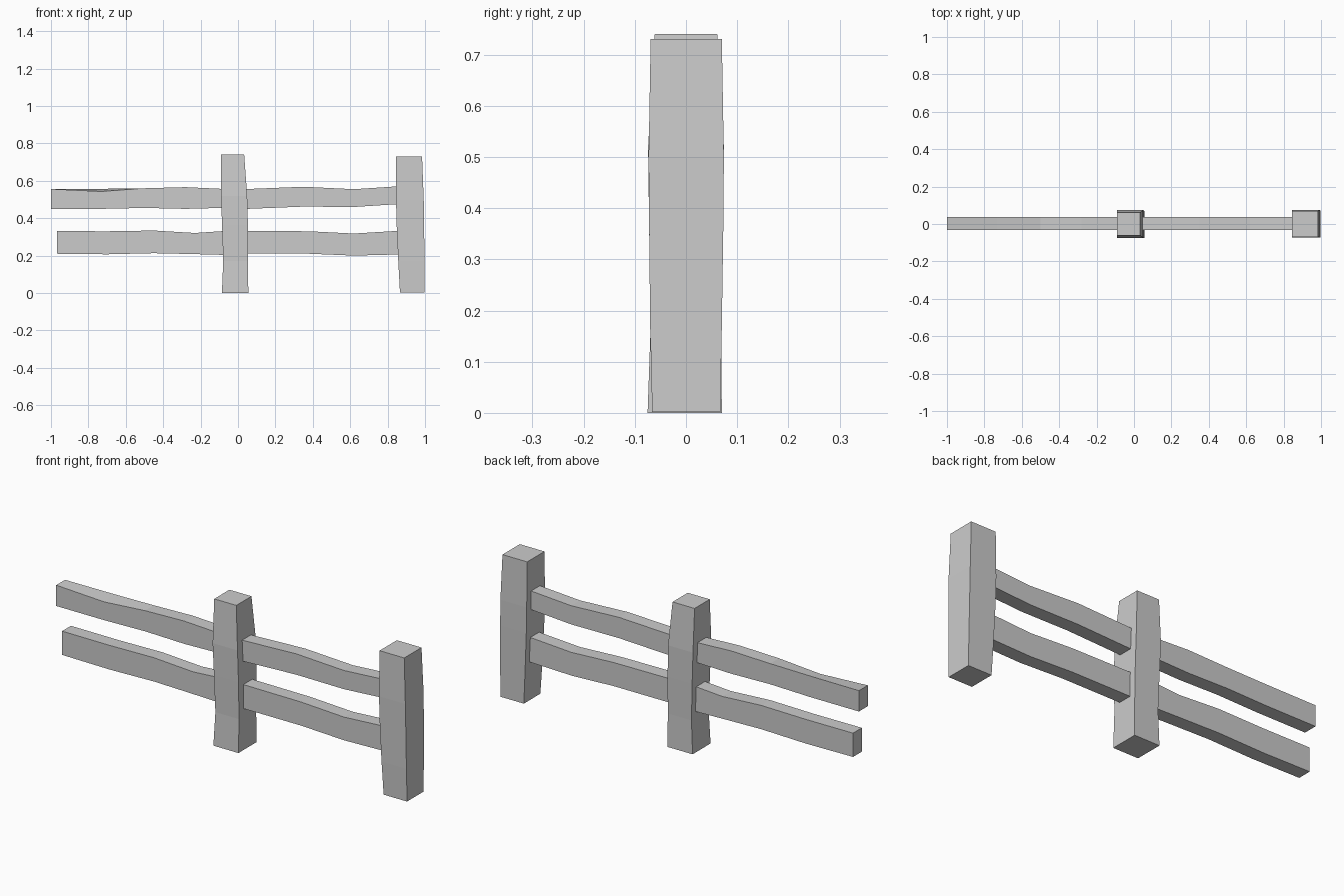
import bpy, bmesh


def loft(name, rings):
    """Skin a chain of four-cornered rings into a closed, flat-shaded beam."""
    bm = bmesh.new()
    loops = [[bm.verts.new(p) for p in ring] for ring in rings]
    for a, b in zip(loops, loops[1:]):
        for i in range(4):
            j = (i + 1) % 4
            bm.faces.new((a[i], a[j], b[j], b[i]))
    bm.faces.new(loops[0])
    bm.faces.new(loops[-1])
    bmesh.ops.recalc_face_normals(bm, faces=bm.faces)
    mesh = bpy.data.meshes.new(name)
    bm.to_mesh(mesh)
    bm.free()
    obj = bpy.data.objects.new(name, mesh)
    bpy.context.collection.objects.link(obj)
    return obj


def post(name, sections):
    # Each section: z, left x, right x, front y, back y
    loft(name, [[(l, f, z), (r, f, z), (r, b, z), (l, b, z)]
                for z, l, r, f, b in sections])


def rail(name, sections, front=-0.033, back=0.038):
    # Each section: x, bottom z, top z, drop of the front top edge
    loft(name, [[(x, front, lo), (x, back, lo), (x, back, hi), (x, front, hi - d)]
                for x, lo, hi, d in sections])


# Upright posts, slightly crooked
post("middle_post", [
    (0.0, -0.086, 0.055, -0.075, 0.07),
    (0.17, -0.079, 0.054, -0.069, 0.069),
    (0.36, -0.085, 0.053, -0.072, 0.072),
    (0.52, -0.091, 0.049, -0.074, 0.074),
    (0.74, -0.091, 0.033, -0.061, 0.061)])
post("end_post", [
    (0.002, 0.866, 0.998, -0.066, 0.067),
    (0.17, 0.857, 0.997, -0.07, 0.07),
    (0.37, 0.848, 0.995, -0.072, 0.073),
    (0.50, 0.845, 0.993, -0.073, 0.074),
    (0.73, 0.845, 0.984, -0.069, 0.07)])

# Horizontal rails running through the posts
rail("upper_rail", [
    (-1.0, 0.45, 0.556, 0), (-0.73, 0.45, 0.557, 0.014),
    (-0.5, 0.455, 0.56, 0), (-0.28, 0.45, 0.566, 0),
    (-0.09, 0.455, 0.557, 0), (0.05, 0.45, 0.556, 0),
    (0.35, 0.462, 0.568, 0), (0.62, 0.46, 0.555, 0),
    (0.85, 0.475, 0.57, 0), (0.92, 0.478, 0.572, 0)])
rail("lower_rail", [
    (-0.967, 0.21, 0.331, 0), (-0.7, 0.207, 0.33, 0),
    (-0.45, 0.213, 0.334, 0), (-0.23, 0.208, 0.321, 0),
    (-0.08, 0.204, 0.331, 0), (0.05, 0.21, 0.332, 0),
    (0.38, 0.21, 0.33, 0), (0.62, 0.2, 0.318, 0),
    (0.85, 0.206, 0.332, 0), (0.92, 0.208, 0.334, 0)])
